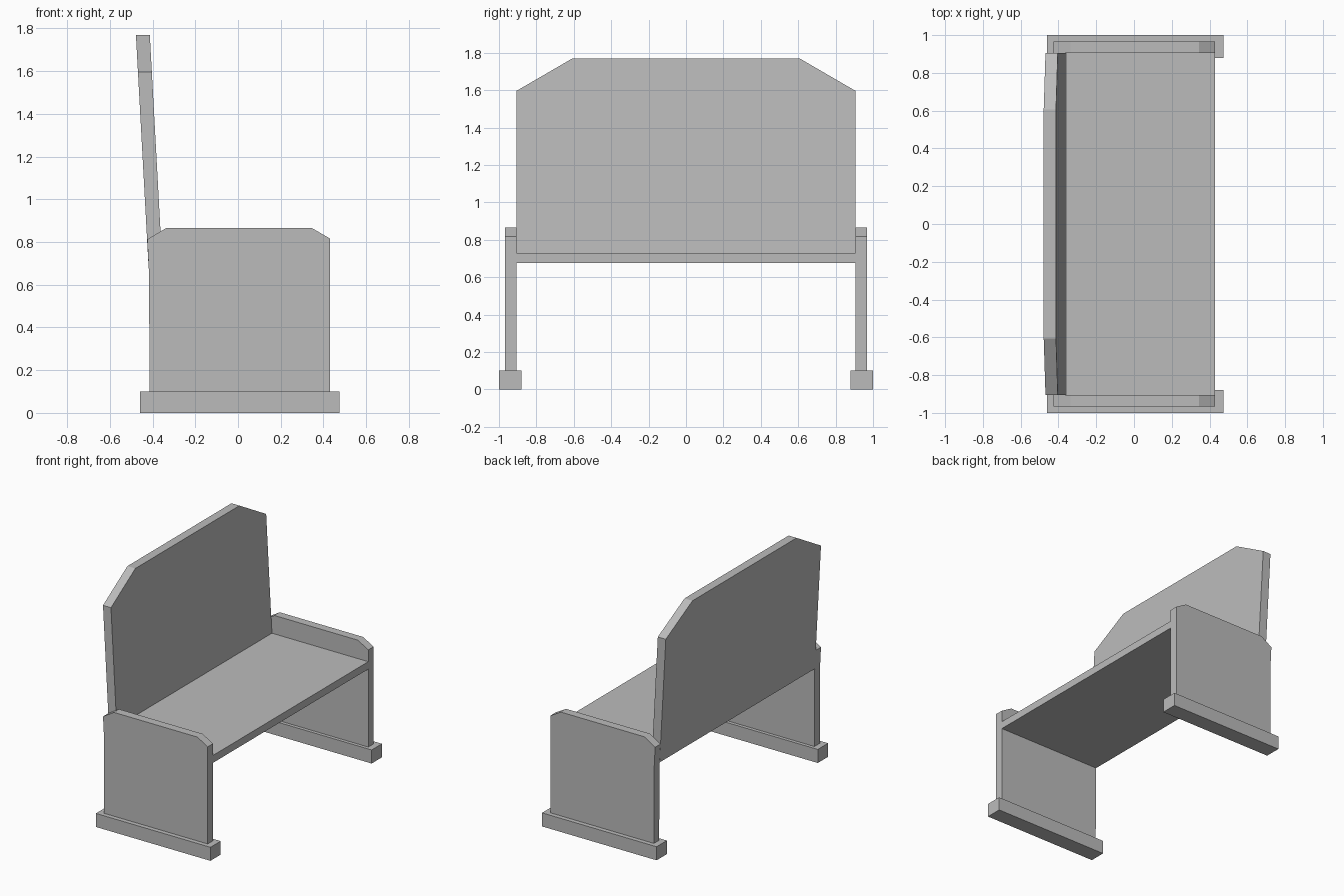
import bpy
import bmesh

cube = bpy.data.objects.get("Cube")
if cube:
    bpy.data.objects.remove(cube, do_unlink=True)

grey = bpy.data.materials.new("plain grey")
grey.use_nodes = True
GREY = (0.5, 0.5, 0.5, 1)
grey.diffuse_color = GREY
grey.node_tree.nodes["Principled BSDF"].inputs["Base Color"].default_value = GREY


def slab(name, near, far):
    """Solid joining two matching outlines with flat sides."""
    bm = bmesh.new()
    a = [bm.verts.new(p) for p in near]
    b = [bm.verts.new(p) for p in far]
    bm.faces.new(a)
    bm.faces.new(b[::-1])
    n = len(a)
    for i in range(n):
        j = (i + 1) % n
        bm.faces.new((a[j], a[i], b[i], b[j]))
    bmesh.ops.recalc_face_normals(bm, faces=bm.faces)
    mesh = bpy.data.meshes.new(name)
    bm.to_mesh(mesh)
    bm.free()
    mesh.materials.append(grey)
    obj = bpy.data.objects.new(name, mesh)
    bpy.context.collection.objects.link(obj)
    return obj


def extrude_y(name, profile, y0, y1):
    """Extrude an (x, z) profile between two y positions."""
    return slab(name, [(x, y0, z) for x, z in profile],
                [(x, y1, z) for x, z in profile])


def rect(x0, x1, z0, z1):
    return [(x0, z0), (x1, z0), (x1, z1), (x0, z1)]


# End panels with chamfered arm tops, each standing on a foot rail
side_profile = [(-0.415, 0.1), (0.43, 0.1), (0.43, 0.817), (0.345, 0.866),
                (-0.336, 0.866), (-0.425, 0.812), (-0.416, 0.64)]
for s, label in ((1, "back"), (-1, "front")):
    extrude_y(label + "_end_panel", side_profile, s * 0.905, s * 0.967)
    extrude_y(label + "_foot_rail", rect(-0.46, 0.475, 0.0, 0.1), s * 0.88, s * 1.0)

# Seat board between the end panels
extrude_y("seat", rect(-0.40, 0.43, 0.675, 0.73), -0.905, 0.905)

# Leaning backrest with clipped upper corners
outline = [(-0.905, 0.675), (0.905, 0.675), (0.905, 1.597),
           (0.607, 1.77), (-0.607, 1.77), (-0.905, 1.597)]


def lean(x_top):
    return [(x_top + (1.77 - z) * 0.0545, y, z) for y, z in outline]


slab("backrest", lean(-0.478), lean(-0.413))
